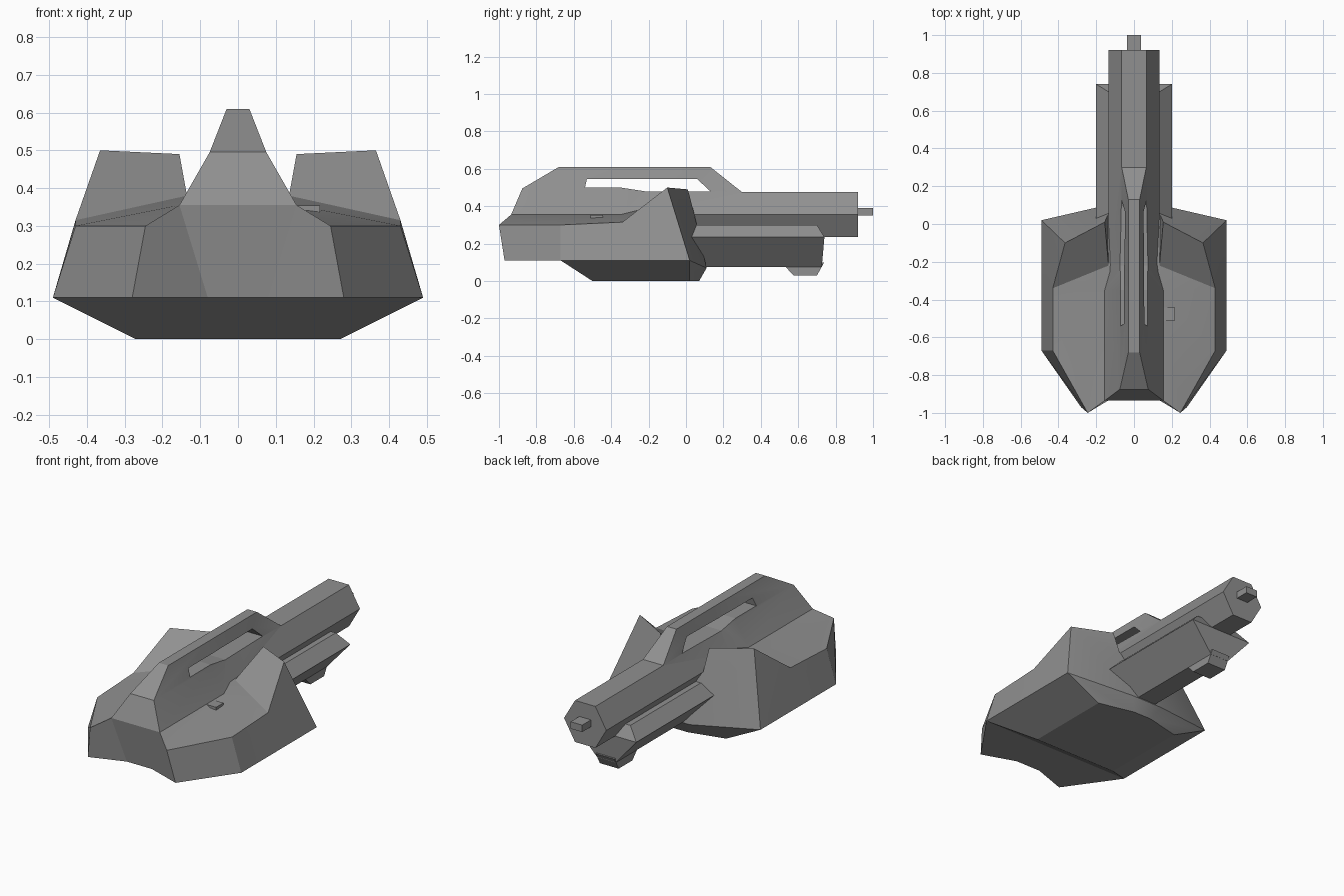
import bpy, bmesh, math
from mathutils import Vector

default_cube = bpy.data.objects.get("Cube")
if default_cube:
    bpy.data.objects.remove(default_cube, do_unlink=True)

GREY = (0.28, 0.28, 0.28, 1)
grey = bpy.data.materials.new("plain_grey")
grey.use_nodes = True
grey.diffuse_color = GREY
grey.node_tree.nodes["Principled BSDF"].inputs["Base Color"].default_value = GREY


def finish(name, bm, smooth=0):
    """Turn a bmesh into a grey object, optionally smooth shaded by angle."""
    bmesh.ops.remove_doubles(bm, verts=bm.verts, dist=0.0005)
    bmesh.ops.recalc_face_normals(bm, faces=bm.faces)
    mesh = bpy.data.meshes.new(name)
    bm.to_mesh(mesh)
    bm.free()
    mesh.materials.append(grey)
    obj = bpy.data.objects.new(name, mesh)
    bpy.context.collection.objects.link(obj)
    if smooth:
        bpy.ops.object.select_all(action='DESELECT')
        obj.select_set(True)
        bpy.context.view_layer.objects.active = obj
        bpy.ops.object.shade_smooth_by_angle(angle=math.radians(smooth))
    return obj


def loft(name, stations, smooth=0):
    """Loft half sections (points listed from bottom to top), mirrored in x."""
    bm = bmesh.new()
    rings = []
    for half in stations:
        points = list(half) + [(-x, y, z) for x, y, z in reversed(half)]
        rings.append([bm.verts.new(p) for p in points])
    n = len(rings[0])
    for a, b in zip(rings, rings[1:]):
        for i in range(n):
            j = (i + 1) % n
            bm.faces.new((a[i], a[j], b[j], b[i]))
    for ring in (rings[0], rings[-1]):
        for i in range(n // 2 - 1):
            bm.faces.new((ring[i], ring[i + 1], ring[n - 2 - i], ring[n - 1 - i]))
    return finish(name, bm, smooth)


def box(name, low, high):
    bm = bmesh.new()
    bmesh.ops.create_cube(bm, size=1)
    low, high = Vector(low), Vector(high)
    for v in bm.verts:
        v.co = (low + high) / 2 + v.co * (high - low)
    return finish(name, bm)


# Faceted hull: named points of one half, faces spelled by point names
P = {
    # lower rim and keel
    'a': (0.28, -0.97, 0.11), 'b': (0.49, -0.67, 0.11), 'c': (0.49, 0.02, 0.11),
    'd': (0.10, 0.11, 0.07), 'e': (0.27, -0.5, 0), 'f': (0.27, 0.02, 0),
    'g': (0.06, 0.07, 0), 'h': (0.08, -0.9, 0.11),
    # deck
    'R': (0.245, -1, 0.3), 'S': (0.43, -0.67, 0.3), 'T': (0.43, -0.34, 0.315),
    'U': (0.155, -0.935, 0.355), 'V': (0.155, -0.35, 0.355), 'W': (0.135, -0.22, 0.38),
    # raised shoulder
    'X': (0.365, -0.1, 0.5), 'Y': (0.155, 0.01, 0.49), 'Z': (0.14, 0.045, 0.355),
    # centre line
    'i': (0, -0.9, 0.11), 'j': (0, -0.67, 0.11), 'k': (0, -0.5, 0), 'l': (0, 0.07, 0),
    'm': (0, 0.11, 0.07), 'n': (0, 0.045, 0.355), 'o': (0, -0.935, 0.355),
}
FACES = ("abjih bekj bcfe cdgf dmlg efglk "    # underside
         "RSba STcb TXc cXYZd dZnm "           # sides and gun-end face
         "RahU UhiO RSVU STV TWV TXYW WYZ UVWZnO").replace('O', 'o').split()

bm = bmesh.new()
for side in (1, -1):
    verts = {k: bm.verts.new((x * side, y, z)) for k, (x, y, z) in P.items()}
    for face in FACES:
        bm.faces.new([verts[k] for k in face])
finish("hull", bm, 25)

# Tapered spine, with a slot that leaves a handle along its top
spine = loft("spine", [
    [(0.155, -0.935, 0.355), (0.075, -0.875, 0.495), (0.03, -0.68, 0.61)],
    [(0.155, -0.35, 0.355), (0.075, -0.35, 0.487), (0.03, -0.35, 0.61)],
    [(0.134, -0.22, 0.355), (0.072, -0.22, 0.484), (0.03, -0.22, 0.61)],
    [(0.134, 0.3, 0.355), (0.065, 0.3, 0.475), (0.03, 0.13, 0.61)],
], 25)
SLOT = [(-0.54, 0.5), (-0.53, 0.545), (0.06, 0.545), (0.13, 0.48), (-0.22, 0.48), (-0.35, 0.5)]
bm = bmesh.new()
base = bm.faces.new([bm.verts.new((-0.3, y, z)) for y, z in SLOT])
extruded = bmesh.ops.extrude_face_region(bm, geom=[base], use_keep_orig=True)
for v in extruded["geom"]:
    if isinstance(v, bmesh.types.BMVert):
        v.co.x = 0.3
cutter = finish("slot_cutter", bm)
cutter.hide_render = True
cutter.hide_viewport = True
cut = spine.modifiers.new("slot", 'BOOLEAN')
cut.operation = 'DIFFERENCE'
cut.solver = 'EXACT'
cut.object = cutter

# Six-sided main barrel and its tip
loft("main_barrel", [
    [(0.065, y, 0.235), (0.135, y, 0.355), (0.065, y, 0.475)] for y in (-0.2, 0.92)])
box("barrel_tip", (-0.037, 0.9, 0.35), (0.037, 1, 0.39))

# Lower barrel housing with a lug underneath
loft("lower_housing", [
    [(0.06, 0, 0.075), (0.2, 0, 0.235), (0.135, 0, 0.3)],
    [(0.06, 0.726, 0.075), (0.2, 0.74, 0.235), (0.135, 0.7, 0.3)],
])
loft("housing_lug", [
    [(0.06, 0.575, 0.03), (0.06, 0.51, 0.1)],
    [(0.06, 0.7, 0.03), (0.06, 0.739, 0.1)],
])

# Small block on one side of the deck
box("deck_block", (0.155, -0.51, 0.335), (0.217, -0.443, 0.354))
